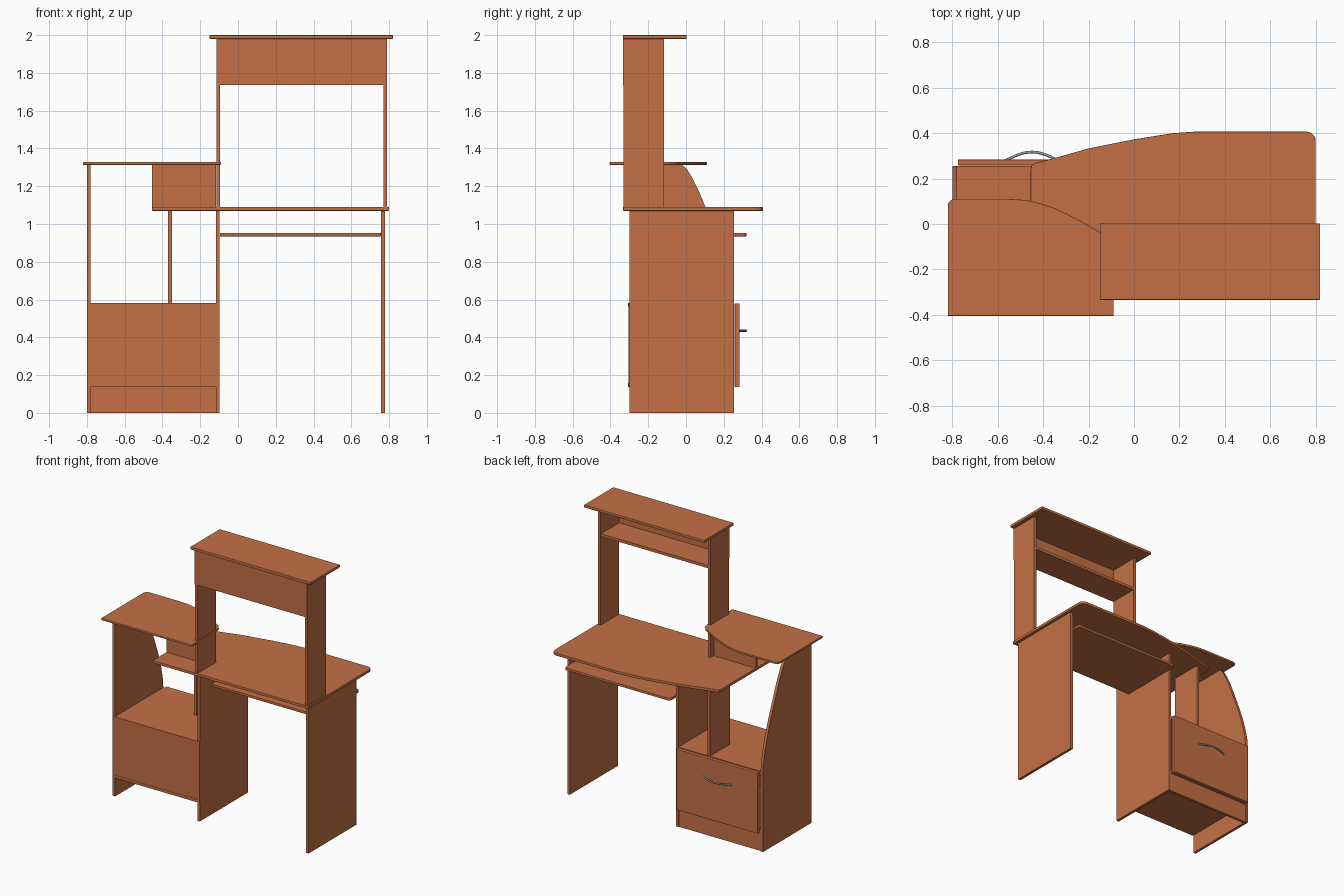
import bpy, bmesh, math

if "Cube" in bpy.data.objects:
    bpy.data.objects.remove(bpy.data.objects["Cube"])


def material(name, rgb):
    m = bpy.data.materials.new(name)
    m.diffuse_color = (*rgb, 1)
    m.use_nodes = True
    m.node_tree.nodes["Principled BSDF"].inputs["Base Color"].default_value = m.diffuse_color
    return m


wood = material("warm_wood", (0.55, 0.163, 0.06))
metal = material("grey_metal", (0.33, 0.37, 0.38))


def slab(name, outline, lo, hi, axis="z", bevel=0.0):
    """Extrude a 2D outline along z (outline is x,y) or along x (outline is y,z)."""
    bm = bmesh.new()
    pt = (lambda a, b, h: (a, b, h)) if axis == "z" else (lambda a, b, h: (h, a, b))
    face = bm.faces.new([bm.verts.new(pt(a, b, lo)) for a, b in outline])
    ext = bmesh.ops.extrude_face_region(bm, geom=[face])
    for v in ext["geom"]:
        if isinstance(v, bmesh.types.BMVert):
            v.co["xyz".index(axis)] = hi
    bmesh.ops.recalc_face_normals(bm, faces=bm.faces)
    me = bpy.data.meshes.new(name)
    bm.to_mesh(me)
    bm.free()
    ob = bpy.data.objects.new(name, me)
    bpy.context.collection.objects.link(ob)
    me.materials.append(wood)
    if bevel:
        mod = ob.modifiers.new("soft_edge", "BEVEL")
        mod.width, mod.segments = bevel, 2
        mod.limit_method, mod.angle_limit = "ANGLE", math.radians(60)
    return ob


def box(name, x, y, z, bevel=0.0):
    return slab(name, [(x[0], y[0]), (x[1], y[0]), (x[1], y[1]), (x[0], y[1])], *z, bevel=bevel)


def corner(cx, cy, r, a0, n=5):
    """Quarter-circle points starting at angle a0 (degrees)."""
    return [(cx + r * math.cos(math.radians(a0 + 90 * i / n)),
             cy + r * math.sin(math.radians(a0 + 90 * i / n))) for i in range(n + 1)]


# desk top with a sweeping user edge
desk = [(-0.455, -0.333), (0.80, -0.333)] + corner(0.76, 0.367, 0.04, 0) + [
    (0.27, 0.407), (0.17, 0.40), (0.0, 0.373), (-0.2, 0.333), (-0.34, 0.293),
    (-0.43, 0.27), (-0.45, 0.262), (-0.455, 0.24)]
slab("desk_top", desk, 1.07, 1.09, bevel=0.003)

# raised side shelf with a curved edge
side = [(-0.82, -0.405), (-0.09, -0.405), (-0.09, -0.11), (-0.097, -0.083), (-0.12, -0.055),
        (-0.16, -0.03), (-0.25, 0.022), (-0.35, 0.07), (-0.42, 0.093), (-0.48, 0.106),
        (-0.55, 0.11)] + corner(-0.79, 0.08, 0.03, 90)
slab("side_shelf_top", side, 1.313, 1.328, bevel=0.003)

# tall left panel with a curved upper edge
tall = [(-0.30, 0), (0.255, 0), (0.255, 0.58), (0.247, 0.66), (0.23, 0.74), (0.2, 0.84),
        (0.16, 0.95), (0.105, 1.085), (0.07, 1.17), (0.03, 1.25), (0.005, 1.29),
        (-0.02, 1.313), (-0.30, 1.313)]
slab("left_side_panel", tall, -0.80, -0.78, axis="x")

# desk legs and dividers
for name, x in (("middle_leg_panel", -0.117), ("right_leg_panel", 0.758)):
    box(name, (x, x + 0.02), (-0.30, 0.255), (0, 1.07))
box("divider", (-0.37, -0.35), (0.02, 0.25), (0.58, 1.07))
box("side_shelf_support", (-0.455, -0.117), (-0.175, -0.155), (1.09, 1.313))

# sliding keyboard shelf
tray = [(-0.095, -0.17), (0.756, -0.17)] + corner(0.736, 0.30, 0.02, 0) + corner(-0.075, 0.30, 0.02, 90)
slab("keyboard_shelf", tray, 0.935, 0.953, bevel=0.002)

# cabinet
for name, z in (("cabinet_bottom", 0.137), ("cabinet_top", 0.562)):
    box(name, (-0.78, -0.117), (-0.306, 0.255), (z, z + 0.02))
box("cabinet_back", (-0.80, -0.098), (-0.304, -0.30), (0.137, 0.582))
box("plinth", (-0.78, -0.117), (0.23, 0.25), (0, 0.137))
box("drawer_front", (-0.776, -0.119), (0.258, 0.284), (0.137, 0.58), bevel=0.004)

# bowed drawer handle
cu = bpy.data.curves.new("drawer_handle", "CURVE")
cu.dimensions = "3D"
cu.bevel_depth, cu.bevel_resolution, cu.use_fill_caps = 0.006, 2, True
sp = cu.splines.new("POLY")
sp.points.add(12)
for i, p in enumerate(sp.points):
    t = i / 12
    p.co = (-0.565 + 0.23 * t, 0.28 + 0.037 * math.sin(math.pi * t), 0.435, 1)
handle = bpy.data.objects.new("drawer_handle", cu)
bpy.context.collection.objects.link(handle)
cu.materials.append(metal)

# upper hutch
for name, x in (("hutch_left_side", -0.115), ("hutch_right_side", 0.77)):
    box(name, (x, x + 0.02), (-0.33, -0.117), (1.09, 1.98))
box("hutch_shelf", (-0.095, 0.77), (-0.33, -0.12), (1.735, 1.755))
box("hutch_back", (-0.115, 0.79), (-0.334, -0.33), (1.735, 1.98))
box("hutch_top", (-0.15, 0.82), (-0.334, 0.003), (1.98, 2.0), bevel=0.003)
